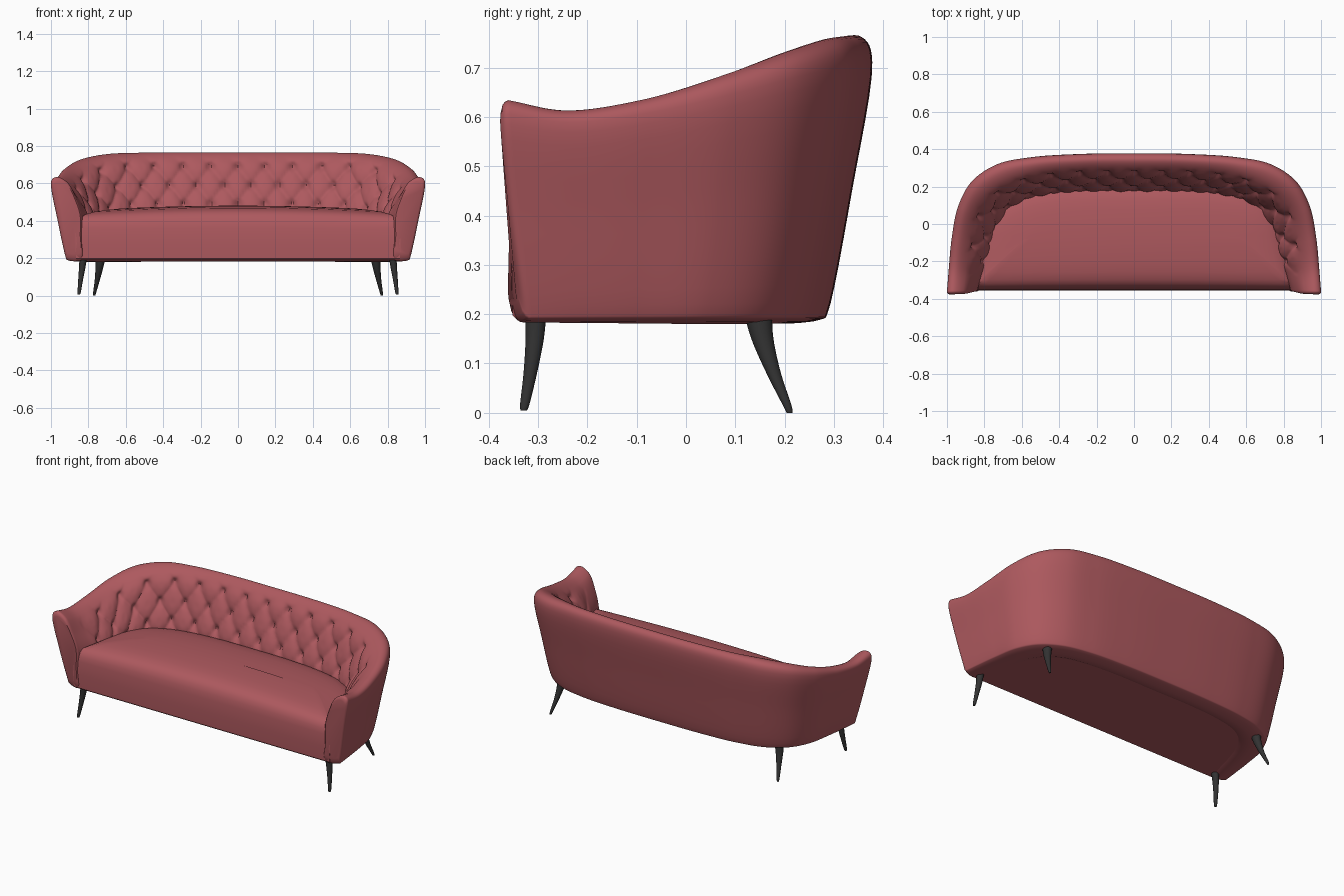
import bpy, bmesh, math
from mathutils import Vector

if "Cube" in bpy.data.objects:
    bpy.data.objects.remove(bpy.data.objects["Cube"])


def material(name, rgb):
    m = bpy.data.materials.new(name)
    m.diffuse_color = (*rgb, 1)
    m.use_nodes = True
    m.node_tree.nodes["Principled BSDF"].inputs["Base Color"].default_value = m.diffuse_color
    return m


RED = material("dusty red upholstery", (0.42, 0.10, 0.113))
BLACK = material("black wood", (0.032, 0.032, 0.032))


def spline(pts, counts, closed=False):
    """Centripetal Catmull-Rom through pts, counts[i] samples per segment."""
    n = len(pts)
    if closed:
        p = [pts[-1]] + pts + pts[:2]
        segs = n
    else:
        p = [2 * pts[0] - pts[1]] + pts + [2 * pts[-1] - pts[-2]]
        segs = n - 1
    out = []
    for i in range(segs):
        a, b, c, d = p[i:i + 4]
        t0 = 0
        t1 = t0 + max((b - a).length, 1e-5) ** 0.5
        t2 = t1 + max((c - b).length, 1e-5) ** 0.5
        t3 = t2 + max((d - c).length, 1e-5) ** 0.5
        for k in range(counts[i]):
            t = t1 + (t2 - t1) * k / counts[i]
            A = a + (b - a) * ((t - t0) / (t1 - t0))
            B = b + (c - b) * ((t - t1) / (t2 - t1))
            C = c + (d - c) * ((t - t2) / (t3 - t2))
            D = A + (B - A) * ((t - t0) / (t2 - t0))
            E = B + (C - B) * ((t - t1) / (t3 - t1))
            out.append(D + (E - D) * ((t - t1) / (t2 - t1)))
    if not closed:
        out.append(pts[-1].copy())
    return out


def loft(name, rings, mat, angle=40):
    """Skin closed rings one after another and cap both ends."""
    bm = bmesh.new()
    vs = [[bm.verts.new(p) for p in r] for r in rings]
    n = len(rings[0])
    for r, s in zip(vs, vs[1:]):
        for i in range(n):
            j = (i + 1) % n
            bm.faces.new((r[i], r[j], s[j], s[i]))
    bm.faces.new(vs[0][::-1])
    bm.faces.new(vs[-1])
    bmesh.ops.recalc_face_normals(bm, faces=bm.faces)
    me = bpy.data.meshes.new(name)
    bm.to_mesh(me)
    bm.free()
    me.materials.append(mat)
    ob = bpy.data.objects.new(name, me)
    bpy.context.collection.objects.link(ob)
    bpy.ops.object.select_all(action='DESELECT')
    ob.select_set(True)
    bpy.context.view_layer.objects.active = ob
    bpy.ops.object.shade_smooth_by_angle(angle=math.radians(angle))
    return ob


def u_curve(half):
    """Mirror a centre-to-front half outline into the full U and smooth it."""
    pts = [Vector(p + (0,) * (3 - len(p))) for p in half]
    full = [Vector((-p.x, p.y, p.z)) for p in pts[:0:-1]] + pts
    return spline(full, [20] * (len(full) - 1))


# Plan outlines of the shell; the outer top also carries the rim height
outer_top = u_curve([(0, .378, .766), (.3, .374, .766), (.55, .357, .764), (.73, .32, .757),
                     (.865, .23, .730), (.94, .095, .685), (.975, -.08, .636),
                     (.99, -.24, .613), (1.0, -.362, .634)])
outer_low = u_curve([(0, .287), (.3, .283), (.52, .267), (.69, .227), (.805, .15),
                     (.868, .04), (.895, -.1), (.91, -.22), (.92, -.318)])
inner_top = u_curve([(0, .295), (.28, .292), (.5, .272), (.65, .23), (.775, .155),
                     (.85, .05), (.88, -.09), (.90, -.25), (.91, -.358)])
inner_low = u_curve([(0, .17), (.27, .17), (.46, .155), (.6, .12), (.69, .055),
                     (.74, -.03), (.775, -.13), (.805, -.24), (.835, -.342)])
mid = len(outer_top) // 2


def at(p, z):
    return Vector((p.x, p.y, z))


def smooth(x):
    x = min(1, max(0, x))
    return x * x * (3 - 2 * x)


# Arc length along the inner face, measured from the centre, spaces the buttons
arc = [0.0]
for i in range(1, len(inner_top)):
    a = at(inner_top[i - 1].lerp(inner_low[i - 1], .5), 0)
    arc.append(arc[-1] + (at(inner_top[i].lerp(inner_low[i], .5), 0) - a).length)
arc = [a - arc[mid] for a in arc]

COUNTS = [4, 4, 6, 6, 4, 4, 5, 18, 18, 4, 4]


def section(i):
    ot, ol, it, il = outer_top[i], outer_low[i], inner_top[i], inner_low[i]
    h = ot.z
    drop = .055 * (h - .5) / .265
    out = at(ot - il, 0).normalized()
    pts = [at(il, .192), at(ol.lerp(il, .06), .191), at(ol, .201),
           at(ol.lerp(ot, .56), (.201 + h - drop) / 2), at(ot, h - drop),
           at(ot.lerp(it, .12), h - drop * .25), at(ot.lerp(it, .42), h),
           at(it, h - .03), at(it.lerp(il, .5), (h + .40) / 2) - out * .008,
           at(il, .42), at(il, .3)]
    ring = spline(pts, COUNTS, True)
    # Diamond tufting on the inner face
    ends = smooth((arc[-1] - abs(arc[i]) - .07) / .12)
    for k in range(sum(COUNTS[:6]), sum(COUNTS[:9])):
        p = ring[k]
        u, v = arc[i] / .145, (p.z - h + .075) / .2
        a, b = math.pi * (u + v), math.pi * (u - v)
        crease = 1 - min(1, abs(math.sin(a) * math.sin(b)) ** .6 * 1.1)
        button = (math.cos(a) * math.cos(b)) ** 8
        mask = ends * smooth((h - .015 - p.z) / .06)
        p += out * mask * (.016 * crease + .02 * button - .008)
    return ring


# Tufted shell: back and both arms as one sweep with rounded arm fronts
rings = [section(i) for i in range(len(outer_top))]


def cap(ring):
    c = sum(ring, Vector()) / len(ring)
    return [[c + (p - c) * s + Vector((0, -f, 0)) for p in ring]
            for s, f in ((.985, .006), (.95, .012), (.86, .017))]


rings = cap(rings[0])[::-1] + rings + cap(rings[-1])
loft("tufted_back_and_arms", rings, RED)

# Seat: D-shaped cushion with a softly rounded top edge
plan = [at(a.lerp(b, .42), 0) for a, b in zip(inner_low, inner_top)][::4]
left, right = plan[0].copy(), plan[-1].copy()
plan += [right.lerp(left, k / 40) for k in range(1, 40)]
rings = []
for d, z in ((.006, .1915), (0, .198), (-.003, .28), (0, .36), (.006, .395), (.016, .422),
             (.032, .442), (.055, .456), (.095, .468), (.15, .475), (.22, .48), (.27, .481)):
    ring = []
    for p in plan:
        x = p.x * (1 - d / .84)
        y = -.06 + (p.y + .06) * (1 - d / .29)
        if p.y < -.3:
            y -= .003
        ring.append(Vector((x, y, z - .022 * (x / .8) ** 2 * max(0, z - .37) / .1)))
    rings.append(ring)
loft("seat", rings, RED)


# Legs: curved tapering horns that splay outwards
def leg(name, side, path):
    pts = spline([Vector(p[:3]) for p in path], [5] * (len(path) - 1))
    radii = spline([Vector((p[3], p[2], 0)) for p in path], [5] * (len(path) - 1))
    rings = [[Vector((side * (p.x + r.x * .9 * math.cos(t)), p.y + r.x * math.sin(t), p.z))
              for t in (2 * math.pi * k / 14 for k in range(14))]
             for p, r in zip(pts, radii)]
    loft(name, rings, BLACK)


FRONT = [(.828, -.305, .196, .022), (.833, -.307, .15, .019), (.842, -.316, .08, .014),
         (.85, -.328, .012, .009), (.851, -.329, .005, .007)]
REAR = [(.735, .147, .194, .028), (.741, .155, .15, .023), (.753, .178, .08, .015),
        (.768, .208, .008, .008), (.769, .21, 0, .006)]
for side, word in ((-1, "left"), (1, "right")):
    leg("front_leg_" + word, side, FRONT)
    leg("rear_leg_" + word, side, REAR)
